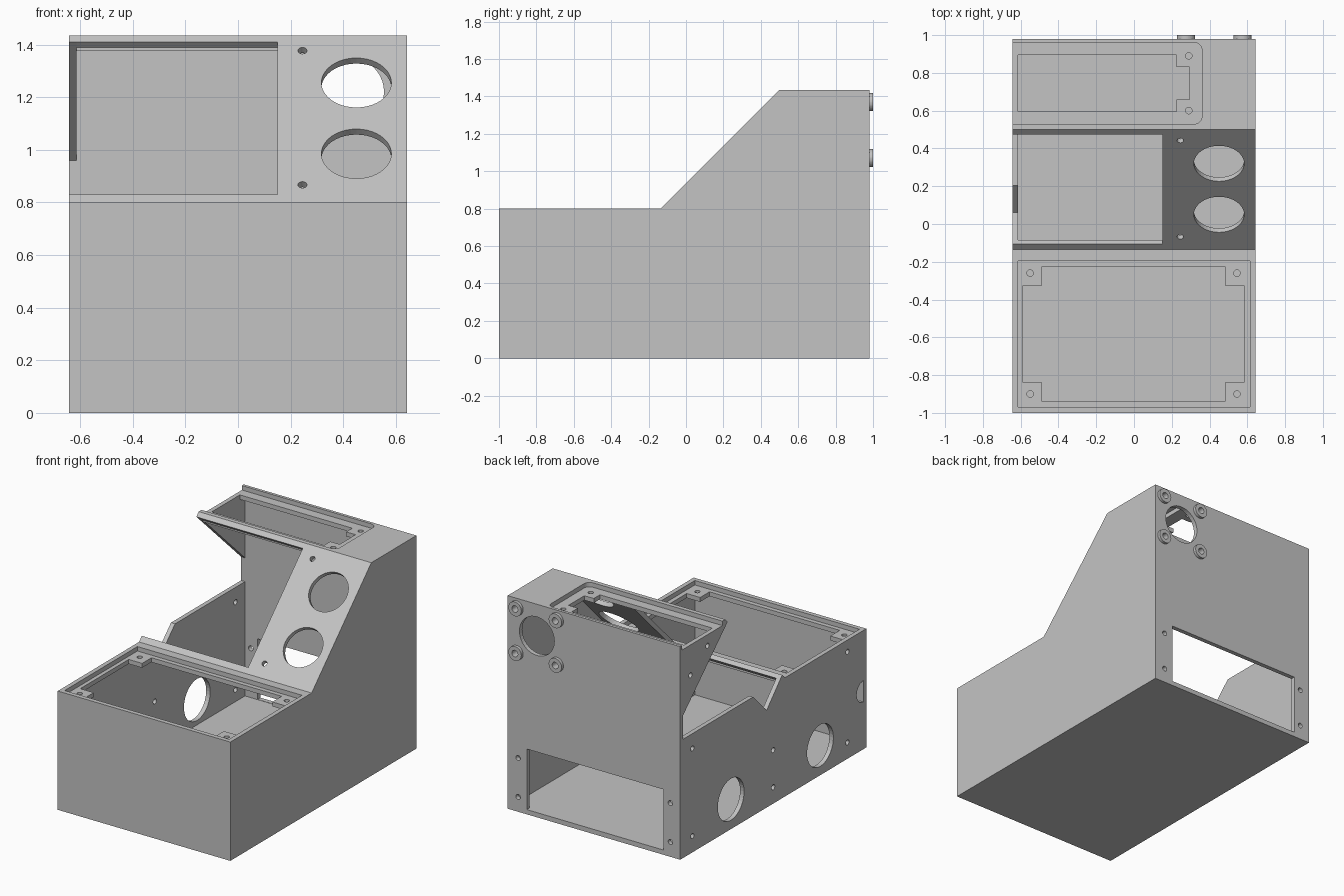
import bpy
from math import cos, sin, pi, sqrt
from mathutils import Matrix, Vector

cube = bpy.data.objects.get("Cube")
if cube:
    bpy.data.objects.remove(cube, do_unlink=True)

# One material for the whole housing
grey = bpy.data.materials.new("housing_grey")
grey.use_nodes = True
colour = (0.55, 0.55, 0.55, 1)
grey.diffuse_color = colour
grey.node_tree.nodes["Principled BSDF"].inputs["Base Color"].default_value = colour

X, Y, Z = Vector((1, 0, 0)), Vector((0, 1, 0)), Vector((0, 0, 1))
W = 0.643            # half width
T = 0.03             # wall thickness
I = W - T            # half width inside the walls
FRONT, BACK = -1.0, 0.98
DECK, ROOF = 0.8, 1.435
SLOPE_Y, ROOF_Y = -0.135, 0.5
SCREW = 0.017


def rect(x0, y0, x1, y1):
    return [(x0, y0), (x1, y0), (x1, y1), (x0, y1)]


def circle(x, y, r, start=0.0, turn=2 * pi, n=40):
    return [(x + r * cos(start + turn * i / n), y + r * sin(start + turn * i / n))
            for i in range(n)]


def plate(name, outline, holes, origin, u, v, thick=T):
    """Flat plate drawn in the u, v plane, thickened along u x v."""
    curve = bpy.data.curves.new(name, 'CURVE')
    curve.dimensions = '2D'
    curve.fill_mode = 'BOTH'
    curve.extrude = thick / 2
    for loop in [outline] + holes:
        spline = curve.splines.new('POLY')
        spline.points.add(len(loop) - 1)
        for point, (a, b) in zip(spline.points, loop):
            point.co = (a, b, 0, 1)
        spline.use_cyclic_u = True
        spline.use_smooth = False
    temp = bpy.data.objects.new(name + "_outline", curve)
    bpy.context.collection.objects.link(temp)
    bpy.context.view_layer.update()
    graph = bpy.context.evaluated_depsgraph_get()
    mesh = bpy.data.meshes.new_from_object(temp.evaluated_get(graph))
    bpy.data.objects.remove(temp, do_unlink=True)
    w = u.cross(v)
    place = Matrix((u, v, w)).transposed().to_4x4()
    place.translation = Vector(origin) + w * thick / 2
    mesh.transform(place)
    mesh.materials.clear()
    mesh.materials.append(grey)
    mesh.polygons.foreach_set("use_smooth", [False] * len(mesh.polygons))
    mesh.name = name
    obj = bpy.data.objects.new(name, mesh)
    bpy.context.collection.objects.link(obj)
    return obj


# Floor and front wall
plate("floor", rect(-I, FRONT + T, I, BACK - T), [], (0, 0, 0), X, Y)
plate("front_wall", rect(-I, 0, I, DECK), [], (0, FRONT + T, 0), X, Z)

# Solid left side wall
plate("left_wall",
      [(FRONT, 0), (BACK, 0), (BACK, ROOF), (ROOF_Y, ROOF), (SLOPE_Y, DECK), (FRONT, DECK)],
      [], (W - T, 0, 0), Y, Z)

# Right side wall, cut away behind the screen opening
right_outline = [
    (FRONT, 0), (BACK, 0), (BACK, ROOF), (0.96, ROOF), (0.96, ROOF - T),
    (0.53, ROOF - T), (0.53, ROOF), (ROOF_Y, ROOF), (0.475, 1.41),
    (0.95, 0.96), (0.95, DECK), (0.205, DECK), (0.06, 0.655),
    (-0.105, 0.83), (SLOPE_Y, DECK), (FRONT, DECK)]
right_holes = [circle(y, 0.2, 0.14) for y in (0.44, -0.51)]
right_holes += [circle(y, z, SCREW) for y, z in
                ((0.85, 0.7), (0.85, 0.11), (-0.01, 0.36), (-0.01, 0.11),
                 (-0.8, 0.72), (-0.8, 0.11), (0.69, 1.33), (0.87, 1.2))]
right_holes.append(circle(-0.97, 0.39, 0.072, -pi / 2, pi) + [(-0.97, 0.462)])
plate("right_wall", right_outline, right_holes, (-W, 0, 0), Y, Z)

# Back wall with connector window, round port and screw holes
FAN_X, FAN_Z, STEP = 0.425, 1.22, 0.15
posts = [(FAN_X + a * STEP, FAN_Z + b * STEP) for a in (-1, 1) for b in (-1, 1)]
back_holes = [rect(-0.52, T + 0.002, 0.5, 0.44), circle(FAN_X, FAN_Z, 0.13)]
back_holes += [circle(x, z, SCREW) for x in (-0.57, 0.565) for z in (0.1, 0.362)]
back_holes += [circle(x, z, 0.022) for x, z in posts]
plate("back_wall", rect(-I, 0, I, ROOF - T), back_holes, (0, BACK, 0), X, Z)
for i, (x, z) in enumerate(posts):
    plate(f"mounting_boss_{i + 1}", circle(x, z, 0.048), [circle(x, z, 0.022)],
          (0, BACK + 0.02, 0), X, Z, 0.02)

# Front deck strip and the recessed ledge with corner screw tabs
plate("deck_strip", rect(-I, -0.195, I, SLOPE_Y), [], (0, 0, DECK - T), X, Y)
x0, x1, y0, y1 = -0.587, 0.583, -0.94, -0.225
TAB = 0.1
deck_opening = [(x0 + TAB, y0), (x1 - TAB, y0), (x1 - TAB, y0 + TAB), (x1, y0 + TAB),
                (x1, y1 - TAB), (x1 - TAB, y1 - TAB), (x1 - TAB, y1), (x0 + TAB, y1),
                (x0 + TAB, y1 - TAB), (x0, y1 - TAB), (x0, y0 + TAB), (x0 + TAB, y0 + TAB)]
deck_screws = [circle(x, y, SCREW) for x in (-0.55, 0.545) for y in (-0.9, -0.26)]
plate("deck_ledge", rect(-I, FRONT + T, I, -0.16), [deck_opening] + deck_screws,
      (0, 0, DECK - 2 * T), X, Y)

# Sloped panel with screen opening and two round ports
length = (ROOF - DECK) * sqrt(2)
along = Vector((0, 1, 1)).normalized()
slope_outline = [(-I, 0), (I, 0), (I, length), (-I, length), (-I, length - 0.036),
                 (0.15, length - 0.036), (0.15, 0.042), (-I, 0.042)]
slope_holes = [circle(0.45, (z - DECK) * sqrt(2), 0.133) for z in (0.985, 1.255)]
slope_holes += [circle(0.245, (z - DECK) * sqrt(2), SCREW) for z in (0.867, 1.377)]
normal = X.cross(along)
plate("slope_panel", slope_outline, slope_holes,
      Vector((0, SLOPE_Y, DECK)) - normal * T, X, along)

# Roof with a round-cornered recess open to the right side
R = 0.04
recess_end = (circle(0.36 - R, 0.96 - R, R, pi / 2, -pi / 2, 8)
              + circle(0.36 - R, 0.53 + R, R, 0, -pi / 2, 8) + [(0.36 - R, 0.53)])
plate("roof", [(-I, ROOF_Y), (I, ROOF_Y), (I, BACK), (-I, BACK), (-I, 0.96)]
      + recess_end + [(-I, 0.53)], [], (0, 0, ROOF - T), X, Y)

# Ledge inside the roof recess
roof_ledge = [(-I, 0.5), (0.38, 0.5), (0.38, 0.95), (-I, 0.95), (-I, 0.895),
              (0.225, 0.895), (0.225, 0.83), (0.295, 0.83), (0.295, 0.66),
              (0.225, 0.66), (0.225, 0.595), (-I, 0.595)]
plate("roof_ledge", roof_ledge, [circle(0.29, y, SCREW) for y in (0.6, 0.89)],
      (0, 0, ROOF - 2 * T), X, Y)
